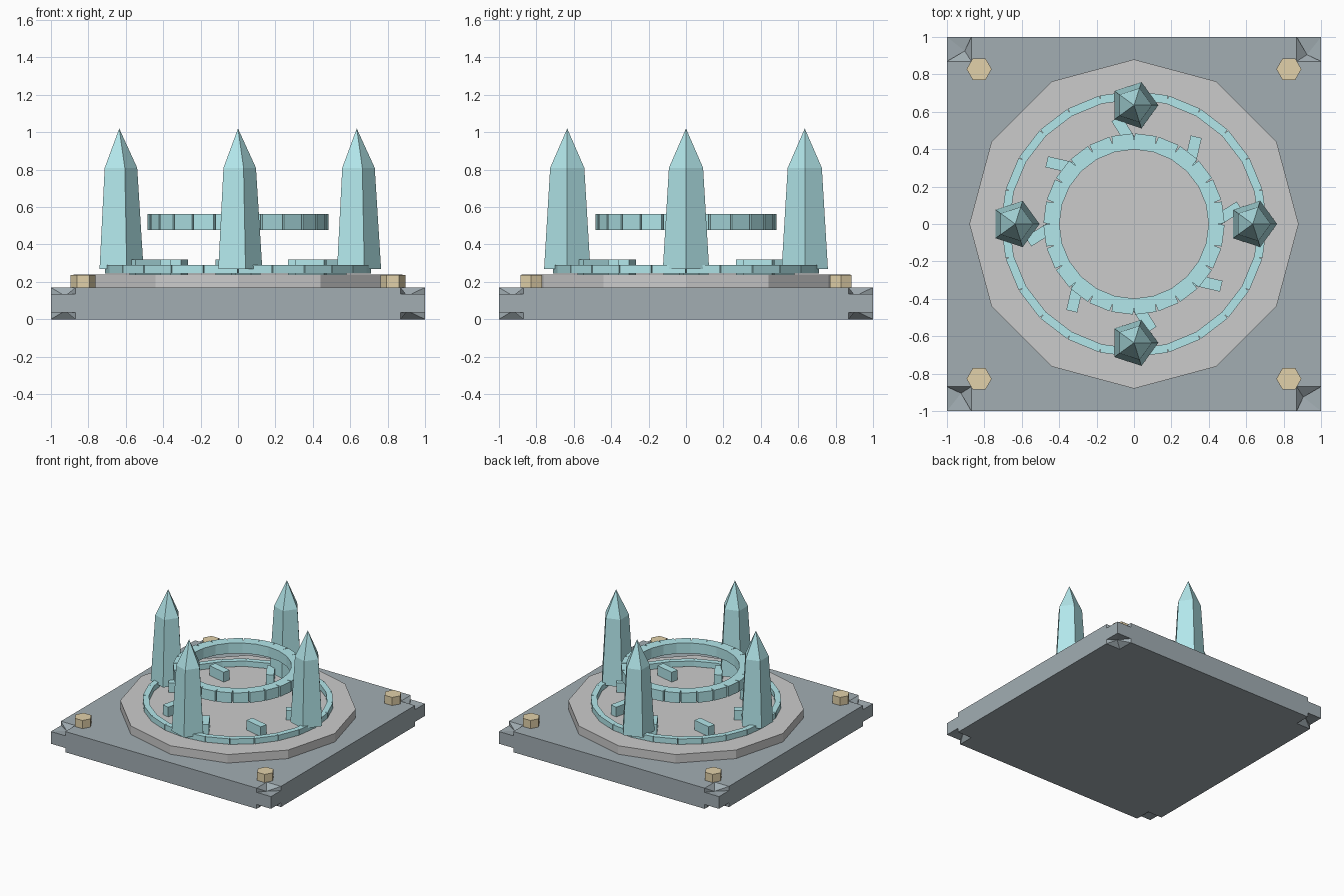
import bpy, bmesh, math
from mathutils import Matrix, Vector

if "Cube" in bpy.data.objects:
    bpy.data.objects.remove(bpy.data.objects["Cube"])


def material(name, rgb):
    m = bpy.data.materials.new(name)
    m.diffuse_color = (*rgb, 1)
    m.use_nodes = True
    m.node_tree.nodes["Principled BSDF"].inputs["Base Color"].default_value = m.diffuse_color
    return m


SLATE = material("slate", (0.36, 0.42, 0.45))
STONE = material("stone", (0.55, 0.56, 0.55))
BRASS = material("brass", (0.76, 0.64, 0.40))
CRYSTAL = material("crystal", (0.45, 0.80, 0.83))


def finish(name, bm, mat):
    bmesh.ops.recalc_face_normals(bm, faces=bm.faces)
    me = bpy.data.meshes.new(name)
    bm.to_mesh(me)
    bm.free()
    me.materials.append(mat)
    ob = bpy.data.objects.new(name, me)
    bpy.context.collection.objects.link(ob)
    return ob


def prism(name, sides, levels, mat, loc=(0, 0)):
    """Stack of regular polygons; levels are (radius, z), radius 0 is a tip."""
    bm = bmesh.new()
    loops = []
    for r, z in levels:
        n = sides if r else 1
        loops.append([bm.verts.new((loc[0] + r * math.cos(2 * math.pi * i / sides),
                                    loc[1] + r * math.sin(2 * math.pi * i / sides), z))
                      for i in range(n)])
    for a, b in zip(loops, loops[1:]):
        for i in range(sides):
            j = (i + 1) % sides
            bm.faces.new([a[i], a[j], b[0]] if len(b) == 1 else [a[i], a[j], b[j], b[i]])
    bm.faces.new(loops[0])
    if len(loops[-1]) > 1:
        bm.faces.new(loops[-1])
    return finish(name, bm, mat)


def add_box(bm, size, z, radius, angle, turn):
    """Box placed at a polar position and turned about z."""
    x, y = radius * math.cos(angle), radius * math.sin(angle)
    mat = (Matrix.Translation((x, y, z)) @ Matrix.Rotation(turn, 4, 'Z')
           @ Matrix.Diagonal((*size, 1)))
    bmesh.ops.create_cube(bm, size=1, matrix=mat)


def block_ring(name, inner, outer, z0, z1, n=24):
    bm = bmesh.new()
    r = (inner + outer) / 2
    for i in range(n):
        a = 2 * math.pi * (i + 0.5) / n
        add_box(bm, (outer - inner, 2 * r * math.tan(math.pi / n), z1 - z0),
                (z0 + z1) / 2, r, a, a)
    return finish(name, bm, CRYSTAL)


# Square slab with chipped notches in its eight corners
H, LIP, IN = 0.17, 0.035, 0.87
bm = bmesh.new()
corners = {}
for k in range(4):
    rot = Matrix.Rotation(k * math.pi / 2, 3, 'Z')
    for level, z, lip in (("top", H, H - LIP), ("low", 0, LIP)):
        dip = lip + (-0.01 if level == "top" else 0.01)
        pts = dict(a=(1, IN, z), b=(IN, IN, z), c=(IN, 1, z), a2=(1, IN, lip),
                   d=(1, 1, lip), c2=(IN, 1, lip), p=(0.925, 0.905, dip))
        v = {n: bm.verts.new(rot @ Vector(co)) for n, co in pts.items()}
        corners[k, level] = v
        for f in ("a b p", "b c p", "a a2 p", "c c2 p", "a2 d p", "d c2 p"):
            bm.faces.new([v[n] for n in f.split()])
for level in ("top", "low"):
    bm.faces.new([corners[k, level][n] for k in range(4) for n in "abc"])
for k in range(4):
    t, l = corners[k, "top"], corners[k, "low"]
    t2, l2 = corners[(k + 1) % 4, "top"], corners[(k + 1) % 4, "low"]
    bm.faces.new([t["d"], t["c2"], t["c"], t2["a"], t2["a2"], t2["d"],
                  l2["d"], l2["a2"], l2["a"], l["c"], l["c2"], l["d"]])
finish("base_slab", bm, SLATE)

# Twelve-sided stone platform
prism("platform", 12, [(0.88, H), (0.88, 0.24)], STONE)

# Hexagonal corner studs
for x in (-0.828, 0.828):
    for y in (-0.828, 0.828):
        prism("corner_stud", 6, [(0.067, H - 0.005), (0.067, 0.237)], BRASS, (x, y))

# Floor ring and floating ring
block_ring("floor_ring", 0.66, 0.705, 0.245, 0.29)
block_ring("floating_ring", 0.395, 0.481, 0.478, 0.563)

# Slanted marker blocks on the platform
bm = bmesh.new()
for i in range(8):
    a = math.radians(45 * i + 6)
    add_box(bm, (0.16, 0.06, 0.08), 0.28, 0.5, a, a + math.radians(26))
finish("marker_blocks", bm, CRYSTAL)

# Four pointed crystals
for x, y in ((1, 0), (0, 1), (-1, 0), (0, -1)):
    prism("crystal", 5, [(0.13, 0.27), (0.096, 0.81), (0, 1.02)], CRYSTAL,
          (x * 0.635, y * 0.635))
